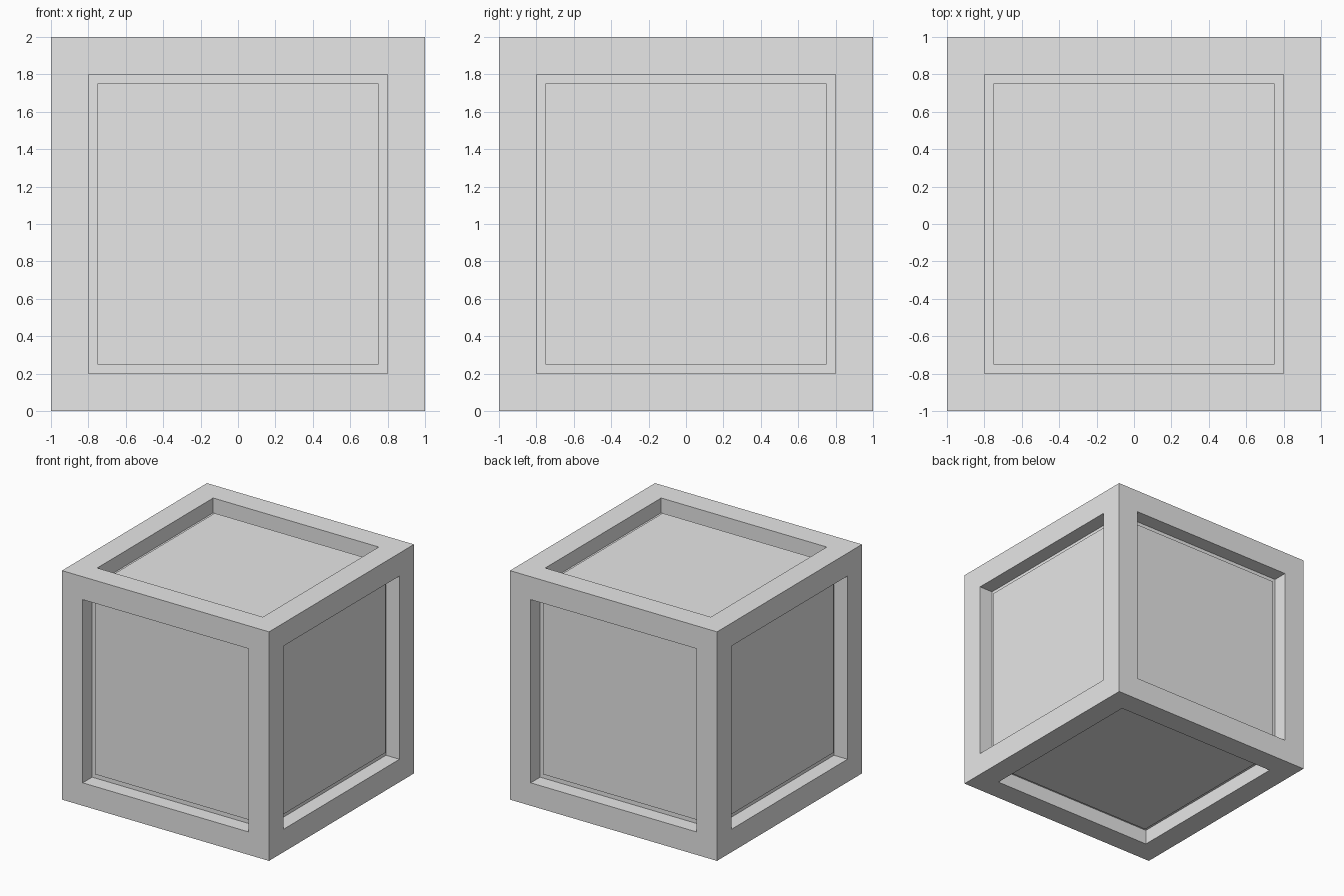
import bpy
import bmesh

old = bpy.data.objects.get("Cube")
if old:
    bpy.data.objects.remove(old, do_unlink=True)

RIM = 0.2      # width of the frame around each side
RECESS = 0.13  # depth of the recess floor
GAP = 0.05     # ledge between frame and raised panel
RAISE = 0.03   # height of the panel above the recess floor

grey = bpy.data.materials.new("plain grey")
grey.use_nodes = True
colour = (0.8, 0.8, 0.8, 1)
grey.diffuse_color = colour
grey.node_tree.nodes["Principled BSDF"].inputs["Base Color"].default_value = colour


def inset_and_move(bm, face, width, distance):
    """Inset a face, then extrude it straight along its normal."""
    bmesh.ops.inset_region(bm, faces=[face], thickness=width, use_even_offset=True)
    normal = face.normal.copy()
    result = bmesh.ops.extrude_discrete_faces(bm, faces=[face])
    moved = result["faces"][0]
    bmesh.ops.translate(bm, verts=moved.verts, vec=normal * distance)
    moved.normal_update()
    return moved


# Crate body: every side has a frame, a recess and a raised panel
bm = bmesh.new()
bmesh.ops.create_cube(bm, size=2)
bmesh.ops.translate(bm, verts=bm.verts, vec=(0, 0, 1))
bm.normal_update()
for side in list(bm.faces):
    floor = inset_and_move(bm, side, RIM, -RECESS)
    inset_and_move(bm, floor, GAP, RAISE)
bmesh.ops.recalc_face_normals(bm, faces=bm.faces)

mesh = bpy.data.meshes.new("crate")
bm.to_mesh(mesh)
bm.free()
mesh.materials.append(grey)
crate = bpy.data.objects.new("crate", mesh)
bpy.context.collection.objects.link(crate)
